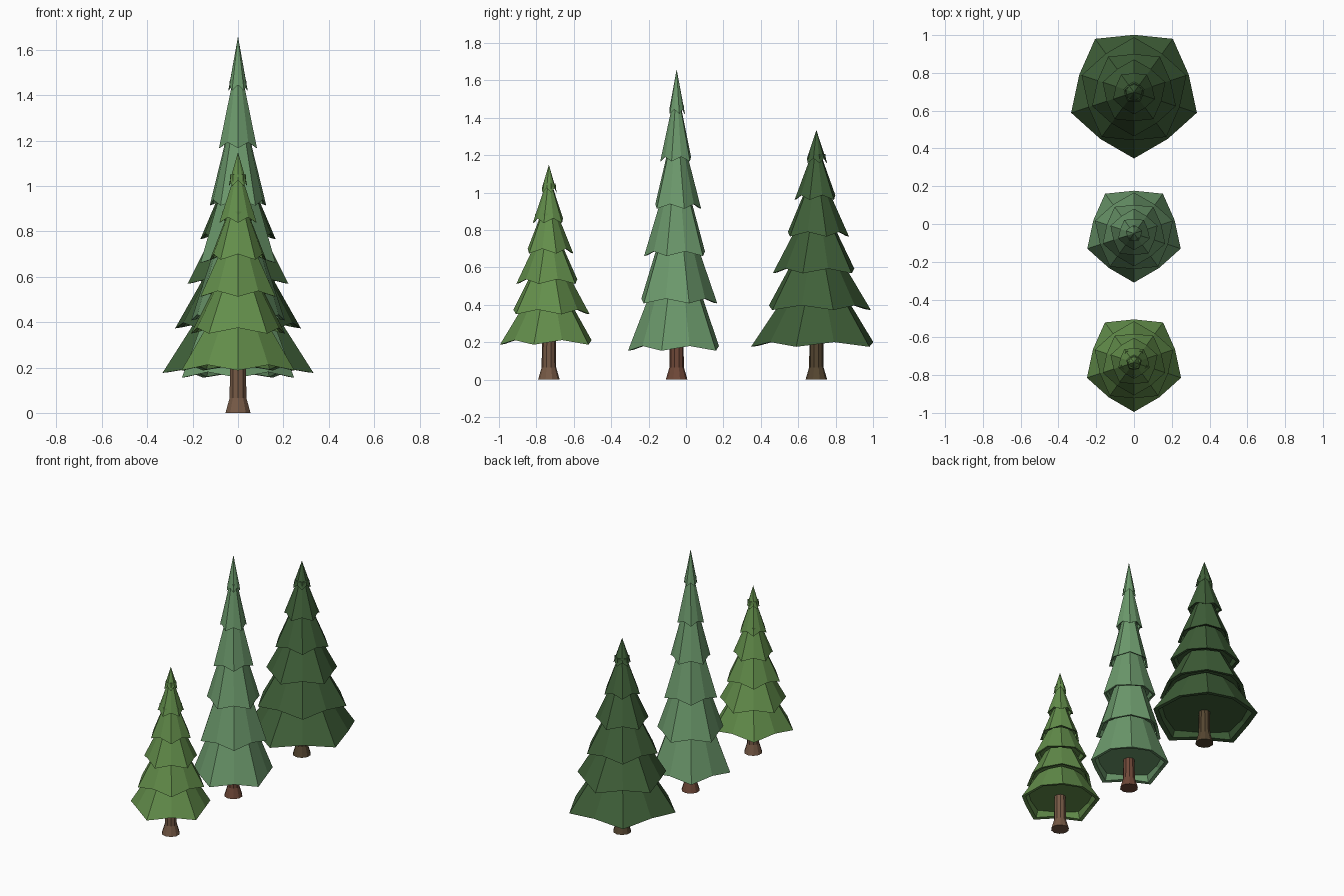
import bpy, bmesh, math

if "Cube" in bpy.data.objects:
    bpy.data.objects.remove(bpy.data.objects["Cube"])

ZIG = 0.025      # how much the notches of a skirt sit above its tips
NOTCH = 0.87     # notch radius relative to tip radius


def material(name, rgb):
    m = bpy.data.materials.new(name)
    m.diffuse_color = (*rgb, 1)
    m.use_nodes = True
    m.node_tree.nodes["Principled BSDF"].inputs["Base Color"].default_value = m.diffuse_color
    return m


def ring(bm, y, r, z, turn, notch=1.0, lift=0.0):
    """Ten points, alternately tip and notch; turn 0 puts a tip at the front."""
    out = []
    for i in range(10):
        a = -math.pi / 2 + (i + turn) * math.pi / 5
        k, dz = (notch, lift) if i % 2 else (1.0, 0.0)
        out.append(bm.verts.new((r * k * math.cos(a), y + r * k * math.sin(a), z + dz)))
    return out


def bridge(bm, a, b):
    for i in range(10):
        j = (i + 1) % 10
        bm.faces.new((a[i], a[j], b[j], b[i]))


def finish(bm, name, mat):
    bmesh.ops.recalc_face_normals(bm, faces=bm.faces[:])
    me = bpy.data.meshes.new(name)
    bm.to_mesh(me)
    bm.free()
    me.materials.append(mat)
    ob = bpy.data.objects.new(name, me)
    bpy.context.collection.objects.link(ob)


def skirt(name, mat, y, r, z, turn, r_top, z_top):
    bm = bmesh.new()
    # recessed ceiling, inner wall, rim, sloping outside
    ceiling = ring(bm, y, r * 0.84, z + 0.05, turn, NOTCH)
    lip = ring(bm, y, r * 0.90, z + 0.004, turn, NOTCH, ZIG)
    edge = ring(bm, y, r, z, turn, NOTCH, ZIG)
    bm.faces.new(ceiling)
    bridge(bm, ceiling, lip)
    bridge(bm, lip, edge)
    if r_top > 0:
        top = ring(bm, y, r_top, z_top, turn, 0.92)
        bridge(bm, edge, top)
        bm.faces.new(top)
    else:
        tip = bm.verts.new((0, y, z_top))
        for i in range(10):
            bm.faces.new((edge[i], edge[(i + 1) % 10], tip))
    finish(bm, name, mat)


def trunk(name, mat, y, height):
    bm = bmesh.new()
    rings = [ring(bm, y, r, z, 0) for r, z in
             ((0.058, 0), (0.039, 0.065), (0.036, height))]
    bm.faces.new(rings[0])
    bridge(bm, rings[0], rings[1])
    bridge(bm, rings[1], rings[2])
    bm.faces.new(rings[2])
    finish(bm, name, mat)


def tree(name, y, r0, r5, z0, z5, apex, leaf, bark):
    leaf_mat = material(name + "_needles", leaf)
    bark_mat = material(name + "_bark", bark)
    trunk(name + "_trunk", bark_mat, y, z0 + 0.08)
    dr, dz = (r0 - r5) / 5, (z5 - z0) / 5
    for t in range(6):
        r, z = r0 - dr * t, z0 + dz * t
        if t < 5:
            # side reaches 3/4 of the next skirt's radius, then runs on inside it
            r_top = r + (0.75 * (r - dr) - r) * 1.2
            z_top = z + dz * 1.2
        else:
            r_top, z_top = 0, apex
        skirt(f"{name}_branch_tier_{t + 1}", leaf_mat, y, r, z, t % 2, r_top, z_top)


tree("small_tree", -0.733, 0.262, 0.043, 0.187, 1.00, 1.15,
     (0.125, 0.27, 0.07), (0.18, 0.10, 0.06))
tree("tall_tree", -0.05, 0.260, 0.045, 0.155, 1.42, 1.66,
     (0.15, 0.32, 0.15), (0.16, 0.065, 0.04))
tree("wide_tree", 0.697, 0.350, 0.058, 0.176, 1.158, 1.335,
     (0.05, 0.115, 0.04), (0.09, 0.06, 0.03))
